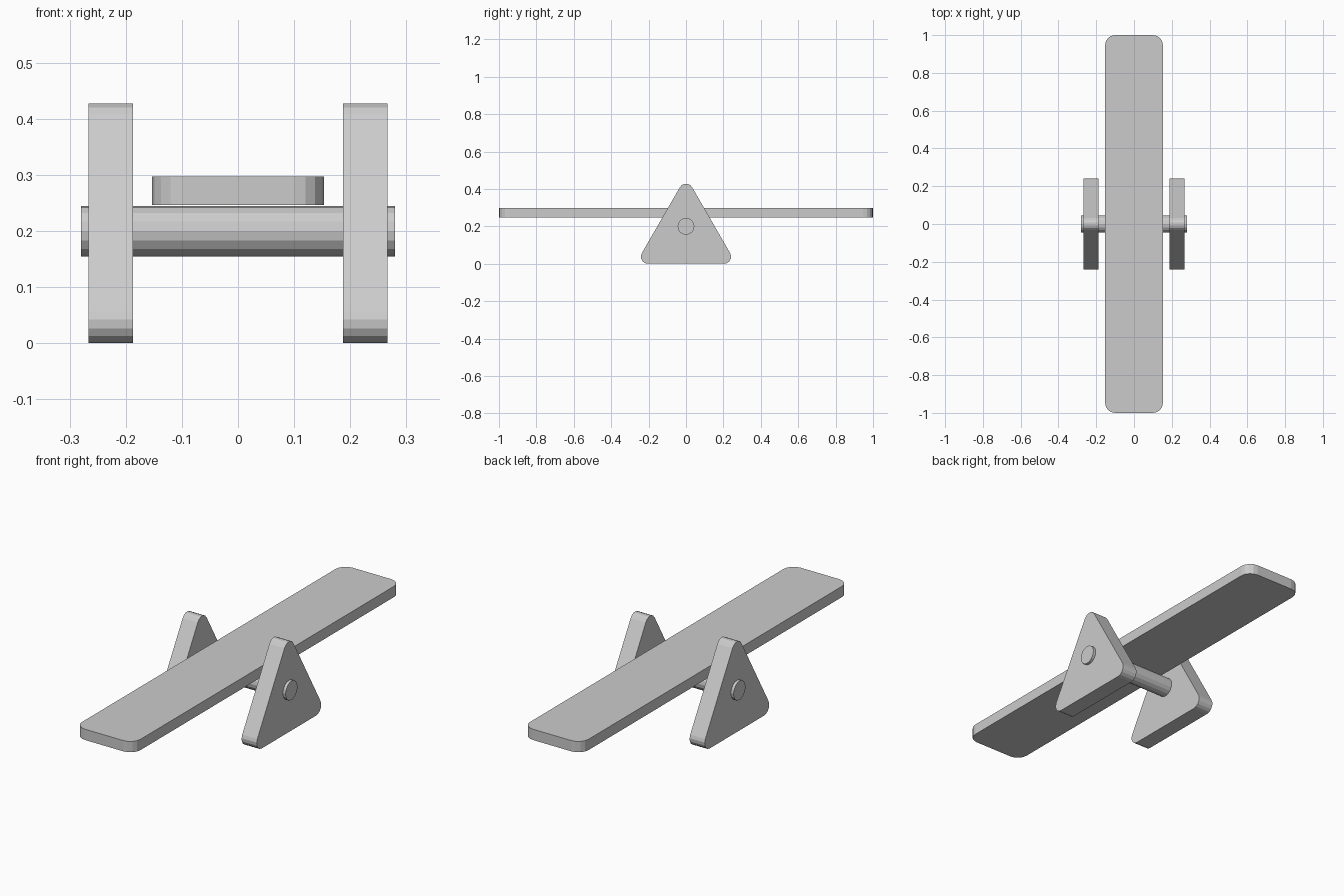
import bpy, bmesh
from math import pi, cos, sin, radians
from mathutils import Vector

if "Cube" in bpy.data.objects:
    bpy.data.objects.remove(bpy.data.objects["Cube"])


def rounded_outline(corners, radius, segments):
    """Arc around each inner corner of a regular-turning convex outline (counter-clockwise)."""
    turn = 2 * pi / len(corners)
    pts = []
    for cx, cy, start in corners:
        for i in range(segments + 1):
            a = start + turn * i / segments
            pts.append((cx + radius * cos(a), cy + radius * sin(a)))
    return pts


def extrude(name, base, offset):
    bm = bmesh.new()
    face = bm.faces.new([bm.verts.new(p) for p in base])
    ext = bmesh.ops.extrude_face_region(bm, geom=[face])
    moved = [g for g in ext["geom"] if isinstance(g, bmesh.types.BMVert)]
    bmesh.ops.translate(bm, verts=moved, vec=Vector(offset))
    bmesh.ops.recalc_face_normals(bm, faces=bm.faces)
    mesh = bpy.data.meshes.new(name)
    bm.to_mesh(mesh)
    bm.free()
    obj = bpy.data.objects.new(name, mesh)
    bpy.context.collection.objects.link(obj)
    return obj


# Plank with rounded corners
r = 0.053
hx, hy = 0.153 - r, 1.0 - r
plank = rounded_outline([(hx, hy, 0), (-hx, hy, pi / 2),
                         (-hx, -hy, pi), (hx, -hy, 1.5 * pi)], r, 4)
extrude("plank", [(x, y, 0.246) for x, y in plank], (0, 0, 0.051))

# Two rounded triangular supports
r, R = 0.038, 0.2345
zc = R / 2 + r
tri = rounded_outline([(R * cos(radians(a)), zc + R * sin(radians(a)), radians(a - 60))
                       for a in (90, 210, 330)], r, 5)
for side, x0 in (("left", -0.2665), ("right", 0.1875)):
    extrude(side + "_support", [(x0, y, z) for y, z in tri], (0.079, 0, 0))

# Axle through both supports
bpy.ops.mesh.primitive_cylinder_add(vertices=16, radius=0.045, depth=0.56,
                                    location=(0, 0, 0.2), rotation=(0, pi / 2, 0))
bpy.context.object.name = "axle"
